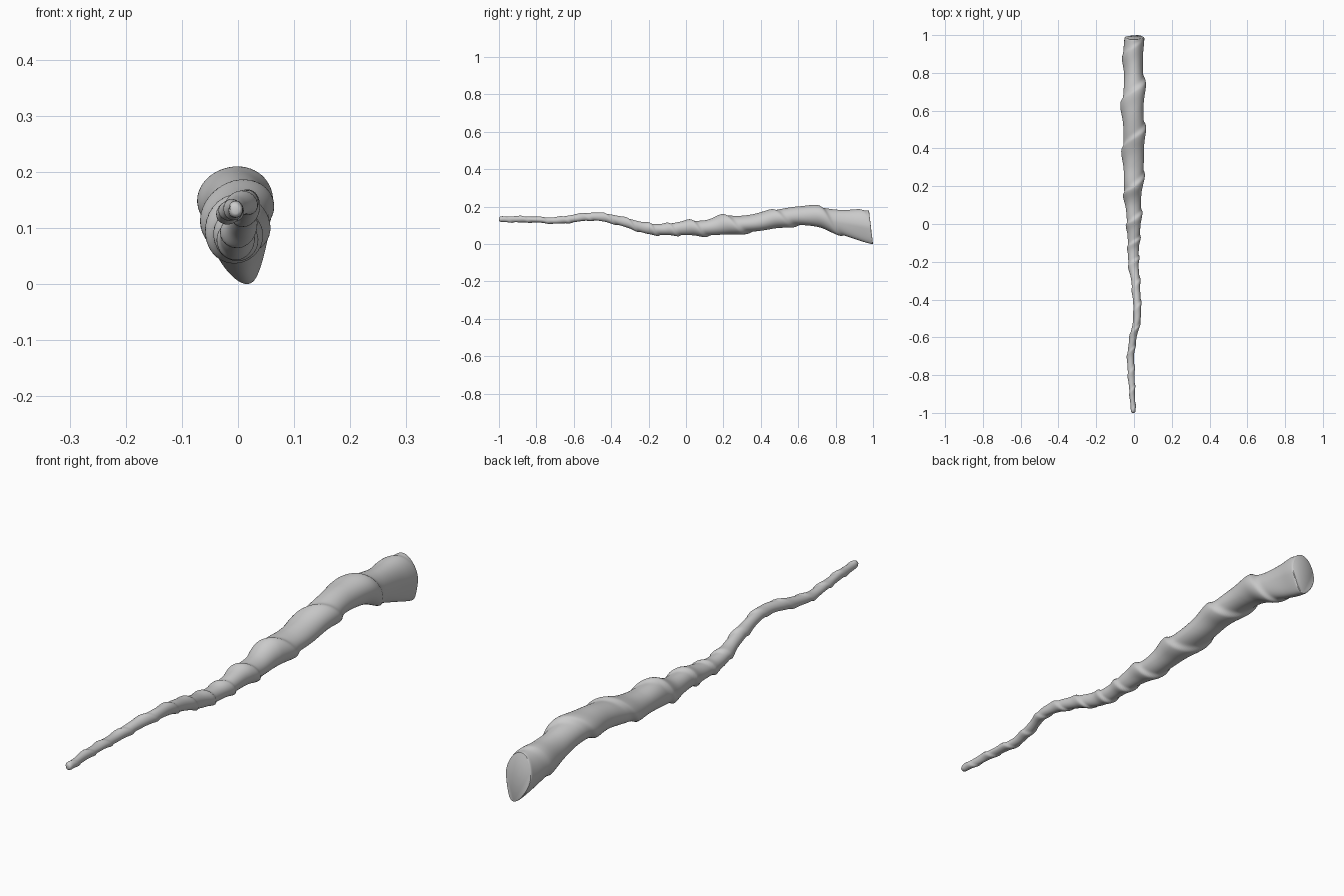
import bpy, bmesh, math
from math import pi, sin, cos, exp, floor

if "Cube" in bpy.data.objects:
    bpy.data.objects.remove(bpy.data.objects["Cube"])

# Silhouette stations from tip to butt, every 0.1 in y: left, right, bottom, top
STATIONS = [
    (-.018, .010, .122, .152), (-.025, .006, .120, .156), (-.034, .005, .119, .152),
    (-.037, .002, .112, .150), (-.025, .016, .120, .164), (-.005, .038, .130, .175),
    (-.008, .037, .115, .166), (-.017, .033, .086, .142), (-.033, .027, .056, .120),
    (-.036, .031, .050, .117), (-.041, .039, .050, .134), (-.050, .041, .046, .137),
    (-.059, .047, .050, .162), (-.061, .056, .060, .162), (-.062, .060, .070, .175),
    (-.063, .059, .088, .197), (-.067, .057, .100, .211), (-.062, .062, .092, .210),
    (-.056, .053, .061, .195), (-.060, .051, .030, .191), (-.053, .053, .003, .189)]

# y positions where the twisted ridge crosses the top
CROSSINGS = [-1.1, -.98, -.88, -.78, -.67, -.56, -.44, -.32, -.20, -.10, .02,
             .19, .45, .70, .94, 1.2]


def station(y):
    f = min(max((y + 1) * 10, 0), 19.9999)
    i = int(f)
    t = f - i
    p = [STATIONS[min(max(k, 0), 20)] for k in (i - 1, i, i + 1, i + 2)]
    return [0.5 * (2 * b + (c - a) * t + (2*a - 5*b + 4*c - d) * t*t
                   + (3*b - a - 3*c + d) * t**3) for a, b, c, d in zip(*p)]


def turns(y):
    for k in range(len(CROSSINGS) - 1):
        a, b = CROSSINGS[k], CROSSINGS[k + 1]
        if y <= b:
            return k + (y - a) / (b - a)
    return len(CROSSINGS) - 1


def ridge(u):
    u -= floor(u + 0.5)
    return exp(-(u / (0.07 if u > 0 else 0.24)) ** 2)


SIDES, RINGS = 56, 320
bm = bmesh.new()


def ring(y, shrink=1.0):
    l, r, b, t = station(y)
    cx, cz, rx, rz = (l + r) / 2, (b + t) / 2, (r - l) / 2, (t - b) / 2
    flare = min(max((y - 0.72) / 0.28, 0), 1)
    amp = 0.20 * (1 - 0.75 * flare)
    verts = []
    for j in range(SIDES):
        a = 2 * pi * j / SIDES
        k = 1 + amp * (ridge((a - pi / 2) / (2 * pi) + turns(y)) - 0.55)
        # slight lumpiness of carved wood
        k += 0.02 * sin(3 * a + 17 * y) * sin(11 * y + 1)
        k *= shrink
        # butt end is egg shaped, narrow at the bottom, and its face leans
        low = max(-sin(a), 0)
        x = cx + rx * k * cos(a) * (1 - 0.25 * flare * low) + 0.017 * flare * low ** 2
        z = cz + rz * k * sin(a)
        yy = y - 0.022 * flare ** 3 * (sin(a) * shrink + 1) / 2
        verts.append(bm.verts.new((x, yy, z)))
    return verts


# Wand shaft, with rounded tip and a bevelled butt
rings = [ring(-1.0, 0.45), ring(-.998, 0.75), ring(-.992, 0.95)]
rings += [ring(-.985 + 1.977 * i / RINGS) for i in range(RINGS + 1)]
rings += [ring(.998, 0.985), ring(1.0, 0.95)]
for p, q in zip(rings, rings[1:]):
    for j in range(SIDES):
        n = (j + 1) % SIDES
        bm.faces.new((p[j], p[n], q[n], q[j]))
bm.faces.new(rings[0])
bm.faces.new(rings[-1])
bmesh.ops.recalc_face_normals(bm, faces=bm.faces)

# Stand on z = 0
low = min(v.co.z for v in bm.verts)
for v in bm.verts:
    v.co.z -= low

mesh = bpy.data.meshes.new("wand_shaft")
bm.to_mesh(mesh)
bm.free()
wand = bpy.data.objects.new("wand_shaft", mesh)
bpy.context.collection.objects.link(wand)
bpy.context.view_layer.objects.active = wand
wand.select_set(True)
bpy.ops.object.shade_smooth_by_angle(angle=math.radians(40))
